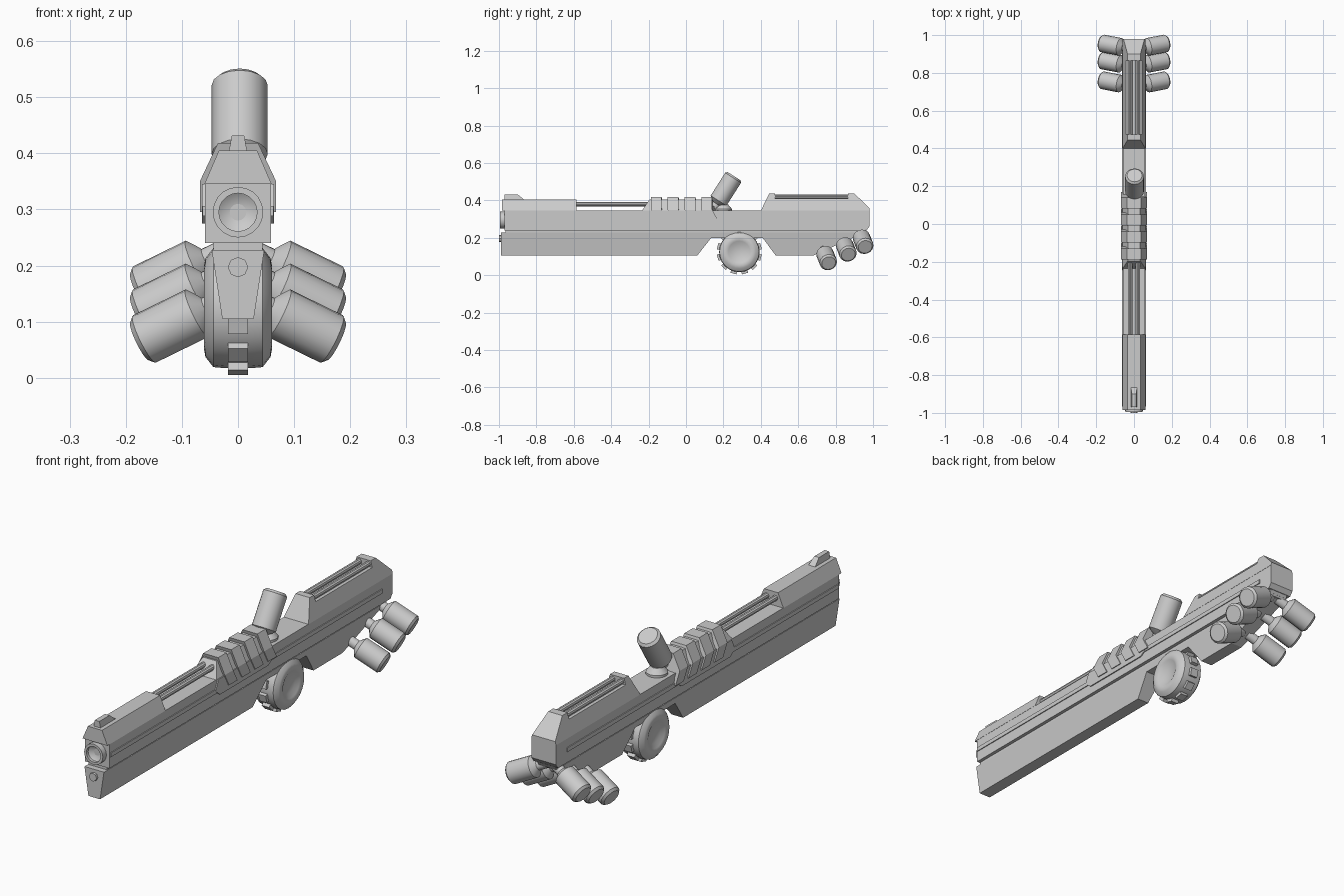
import bpy, bmesh, math
from mathutils import Vector, Matrix

cube = bpy.data.objects.get("Cube")
if cube:
    bpy.data.objects.remove(cube, do_unlink=True)


def finish(name, bm, smooth=False):
    bmesh.ops.remove_doubles(bm, verts=bm.verts, dist=1e-5)
    bmesh.ops.recalc_face_normals(bm, faces=bm.faces)
    mesh = bpy.data.meshes.new(name)
    bm.to_mesh(mesh)
    bm.free()
    obj = bpy.data.objects.new(name, mesh)
    bpy.context.collection.objects.link(obj)
    if smooth:
        bpy.ops.object.select_all(action='DESELECT')
        obj.select_set(True)
        bpy.context.view_layer.objects.active = obj
        bpy.ops.object.shade_smooth_by_angle(angle=math.radians(35))
    return obj


def loft(name, sections):
    """Skin equal-length closed sections and cap both ends."""
    bm = bmesh.new()
    rings = [[bm.verts.new(p) for p in sec] for sec in sections]
    for a, b in zip(rings, rings[1:]):
        for i in range(len(a)):
            j = (i + 1) % len(a)
            bm.faces.new((a[i], a[j], b[j], b[i]))
    bm.faces.new(rings[0])
    bm.faces.new(rings[-1])
    return finish(name, bm)


def slab(name, profile, z0, w0, z1, w1):
    """Side profile of (y, z) points, half width running from w0 at z0 to w1 at z1."""
    def half(z):
        return w0 + (w1 - w0) * (z - z0) / (z1 - z0)
    return loft(name, [[(s * half(z), y, z) for y, z in profile] for s in (-1, 1)])


def lathe(name, profile, loc, axis, segs=16):
    """Spin (radius, height) points about an axis through loc."""
    bm = bmesh.new()
    verts = [bm.verts.new((r, 0, h)) for r, h in profile]
    edges = [bm.edges.new(pair) for pair in zip(verts, verts[1:])]
    bmesh.ops.spin(bm, geom=verts + edges, cent=(0, 0, 0), axis=(0, 0, 1),
                   angle=math.tau, steps=segs, use_duplicate=False)
    rot = Vector(axis).to_track_quat('Z', 'Y').to_matrix().to_4x4()
    bm.transform(Matrix.Translation(loc) @ rot)
    return finish(name, bm, True)


def rod(name, x, z, r, y0, y1, segs=10):
    return lathe(name, [(0, 0), (r, 0), (r, y1 - y0), (0, y1 - y0)],
                 (x, y0, z), (0, 1, 0), segs)


def canister(name, loc, axis, r, length, neck):
    h, c = length / 2, r * 0.2
    return lathe(name, [(0, -h - neck), (r * .45, -h - neck), (r * .45, -h - .01),
                        (r * .75, -h), (r, -h + c), (r, h - c), (r - c, h), (0, h)],
                 loc, axis)


# Lower body with the wheel cutout
slab("lower_body", [(-.99, .105), (.06, .105), (.135, .2), (.41, .2), (.48, .105),
                    (.68, .105), (.955, .228), (-.99, .228)], .105, .028, .228, .047)
slab("seam", [(-.965, .22), (.95, .22), (.965, .245), (-.965, .245)], .22, .044, .245, .044)

# Upper body
slab("upper_body", [(-.97, .24), (.965, .24), (.98, .26), (.98, .345), (-.97, .345)],
     .24, .059, .345, .059)
slab("side_rail", [(-.965, .288), (.905, .288), (.905, .306), (-.965, .306)],
     .288, .063, .306, .063)
slab("front_shroud", [(-.985, .345), (-.985, .405), (-.585, .405), (-.585, .345)],
     .345, .06, .405, .034)
slab("front_sight", [(-.97, .4), (-.97, .432), (-.9, .432), (-.86, .4)],
     .4, .017, .432, .011)
slab("rear_hump", [(.4, .345), (.445, .437), (.475, .437), (.475, .41), (.865, .41),
                   (.865, .437), (.9, .437), (.98, .36), (.98, .345)],
     .345, .06, .437, .034)

# Paired rods
for side, s in (("left", 1), ("right", -1)):
    rod(side + "_front_rod", s * .021, .379, .012, -.6, -.18)
    rod(side + "_rear_rod", s * .021, .42, .012, .465, .875)

# Barrel mouth and small lower tube
lathe("barrel", [(0, .035), (.034, .012), (.034, 0), (.045, 0), (.045, .04)],
      (0, -.995, .295), (0, 1, 0), 20)
rod("lower_tube", 0, .197, .018, -1, -.95, 8)

# Pump grip with slanted ribs
slab("grip_base", [(-.245, .3), (-.215, .275), (.12, .275), (.155, .3), (.155, .32),
                   (.13, .345), (-.225, .345)], .275, .064, .345, .064)
slab("grip_top", [(-.235, .345), (-.195, .405), (.115, .405), (.145, .345)],
     .345, .06, .405, .033)
for i in range(4):
    y = -.188 + i * .09
    outline = [(.068, .295, .03), (.068, .35, 0), (.036, .418, 0)]
    outline += [(-x, z, dy) for x, z, dy in reversed(outline)]
    loft("grip_rib_%d" % (i + 1),
         [[(x, y + d + dy, z) for x, z, dy in outline] for d in (0, .058)])

# Tilted canister on top and its mount
lathe("top_mount", [(.045, 0), (.045, .012), (.025, .035), (0, .035)],
      (0, .2, .343), (0, 0, 1))
canister("top_canister", (.003, .213, .46), (0, .536, .844), .05, .165, .03)

# Drum wheel with dished sides and tread blocks
half = [(0, .046), (.04, .047), (.058, .057), (.072, .061), (.088, .058),
        (.106, .044), (.108, .022)]
wheel_centre = (0, .285, .125)
lathe("wheel", half + [(r, -h) for r, h in reversed(half)], wheel_centre, (1, 0, 0), 24)
for i in range(12):
    bm = bmesh.new()
    bmesh.ops.create_cube(bm, size=1)
    turn = Matrix.Rotation(math.tau * (i + .5) / 12, 4, 'X')
    bm.transform(Matrix.Translation(wheel_centre) @ turn
                 @ Matrix.Translation((0, 0, .107)) @ Matrix.Diagonal((.036, .034, .026, 1)))
    finish("tread_block_%d" % (i + 1), bm)

# Three canisters on each side of the stock
for side, s in (("left", 1), ("right", -1)):
    for i, (y, z) in enumerate([(.947, .179), (.857, .138), (.752, .092)]):
        canister("%s_canister_%d" % (side, i + 1), (s * .12, y, z),
                 (s * .88, .17, -.43), .047, .125, .055)
